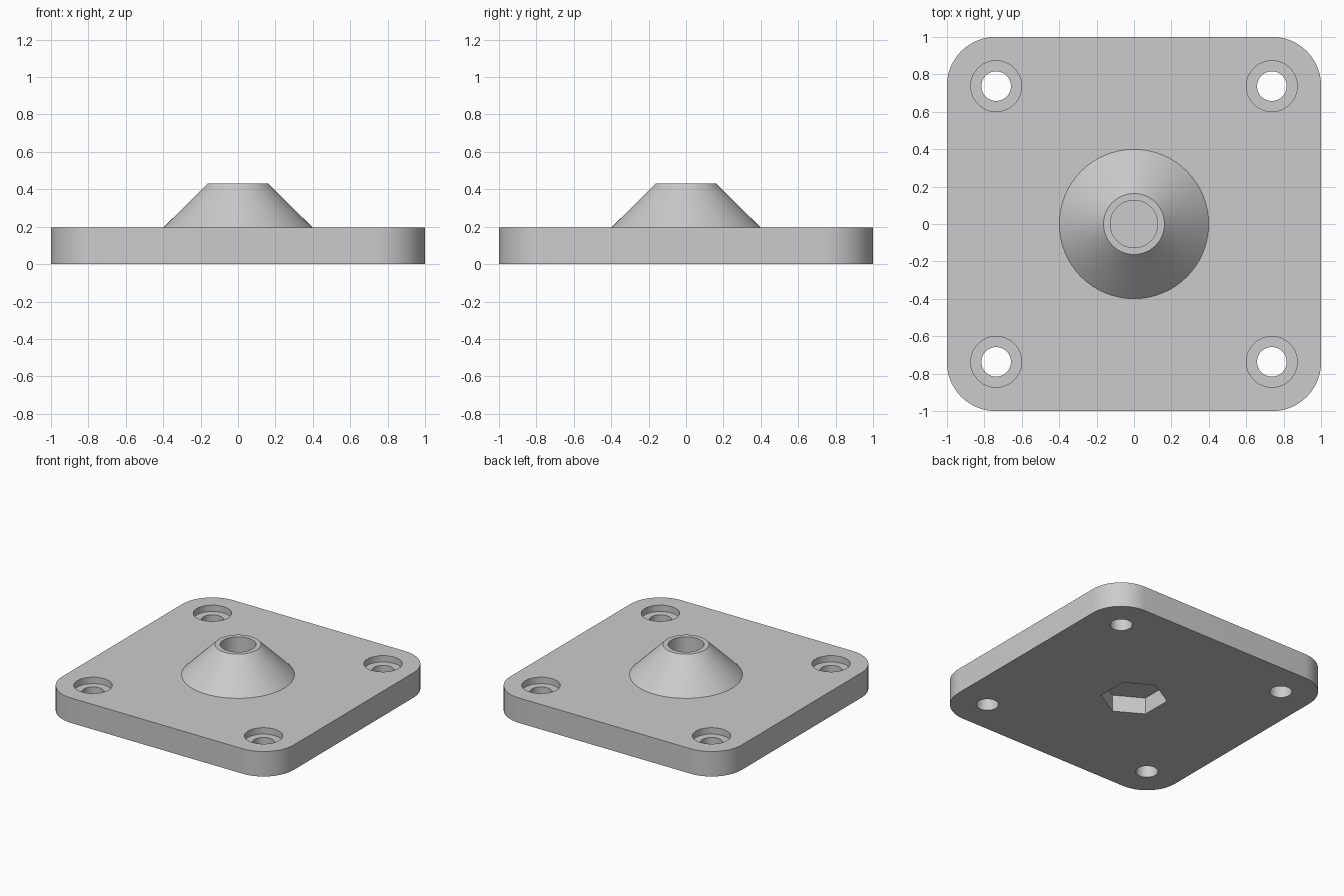
import bpy, bmesh
from math import sin, cos, pi, radians

old = bpy.data.objects.get("Cube")
if old:
    bpy.data.objects.remove(old, do_unlink=True)

grey = bpy.data.materials.new("plain grey")
grey.use_nodes = True
grey.diffuse_color = (0.6, 0.6, 0.6, 1)
grey.node_tree.nodes["Principled BSDF"].inputs["Base Color"].default_value = (0.6, 0.6, 0.6, 1)

PLATE_TOP = 0.195
CORNER = 0.26          # corner radius
HOLE = 0.737           # screw hole offset from the centre


def ring(radius, sides, x=0, y=0):
    """Regular polygon with its first corner towards +y."""
    return [(x - radius * sin(2 * pi * i / sides), y + radius * cos(2 * pi * i / sides))
            for i in range(sides)]


def rounded_square(half, radius, steps):
    c = half - radius
    pts = []
    for q, (sx, sy) in enumerate([(1, 1), (-1, 1), (-1, -1), (1, -1)]):
        for i in range(steps + 1):
            a = (q + i / steps) * pi / 2
            pts.append((sx * c + radius * cos(a), sy * c + radius * sin(a)))
    return pts


def solid(name, outline, z0, z1, taper=1.0):
    """Extrude an outline from z0 to z1, scaling the top by taper."""
    bm = bmesh.new()
    low = [bm.verts.new((x, y, z0)) for x, y in outline]
    high = [bm.verts.new((x * taper, y * taper, z1)) for x, y in outline]
    bm.faces.new(low[::-1])
    bm.faces.new(high)
    for i in range(len(low)):
        j = (i + 1) % len(low)
        bm.faces.new((low[i], low[j], high[j], high[i]))
    mesh = bpy.data.meshes.new(name)
    bm.to_mesh(mesh)
    bm.free()
    mesh.materials.append(grey)
    ob = bpy.data.objects.new(name, mesh)
    bpy.context.collection.objects.link(ob)
    return ob


def combine(target, tool, operation):
    """Apply a boolean and discard the tool."""
    tool.hide_render = True
    mod = target.modifiers.new(tool.name, 'BOOLEAN')
    mod.operation, mod.object, mod.solver = operation, tool, 'EXACT'
    bpy.context.view_layer.objects.active = target
    bpy.ops.object.modifier_apply(modifier=mod.name)
    bpy.data.objects.remove(tool, do_unlink=True)


# Rounded square plate
plate = solid("mounting_plate", rounded_square(1, CORNER, 16), 0, PLATE_TOP)

# Central conical boss, its slope continued down into the plate
root_z, boss_top = 0.1, 0.43
root_r = 0.4 + PLATE_TOP - root_z
combine(plate, solid("boss", ring(root_r, 64), root_z, boss_top, 0.163 / root_r), 'UNION')

# Bolt bore from above and hexagonal nut pocket from below, a thin web between
combine(plate, solid("bore", ring(0.127, 48), 0.14, 0.6), 'DIFFERENCE')
combine(plate, solid("nut_pocket", ring(0.237, 6), -0.1, 0.13), 'DIFFERENCE')

# Counterbored screw holes in the corners
for sx in (-1, 1):
    for sy in (-1, 1):
        x, y = sx * HOLE, sy * HOLE
        combine(plate, solid("screw_hole", ring(0.079, 40, x, y), -0.1, 0.4), 'DIFFERENCE')
        combine(plate, solid("counterbore", ring(0.136, 48, x, y), PLATE_TOP - 0.05, 0.4), 'DIFFERENCE')

# Smooth curved walls, keep the rims sharp
bpy.ops.object.select_all(action='DESELECT')
plate.select_set(True)
bpy.context.view_layer.objects.active = plate
bpy.ops.object.shade_smooth_by_angle(angle=radians(30))
